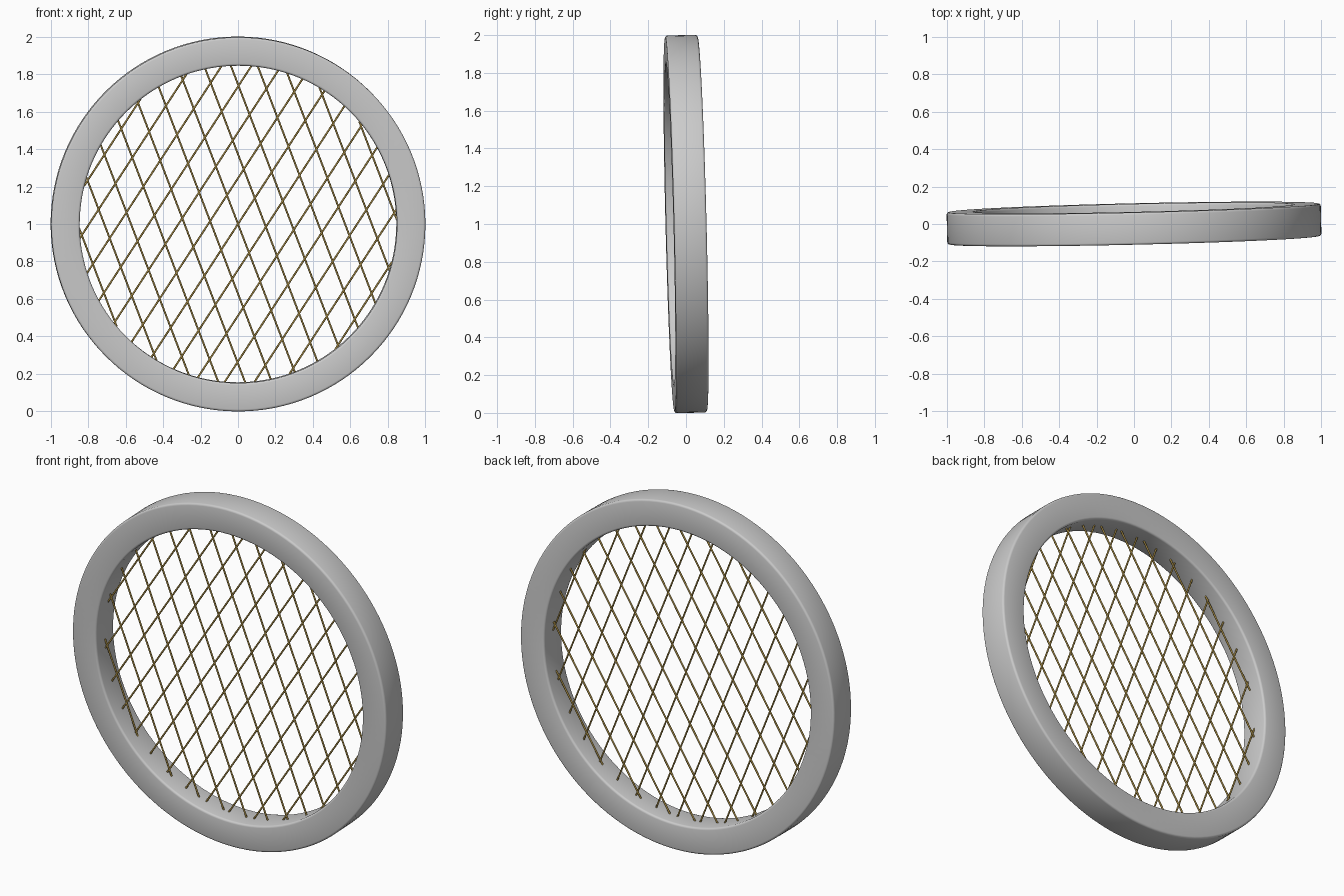
import bpy, bmesh, math
from mathutils import Matrix, Vector

if "Cube" in bpy.data.objects:
    bpy.data.objects.remove(bpy.data.objects["Cube"])

R_OUT, R_IN, HALF = 1.0, 0.848, 0.086
TILT = Matrix.Translation((0, 0, 1)) @ Matrix.Rotation(0.023, 4, 'Z') @ Matrix.Rotation(0.025, 4, 'X')


def finish(name, bm, mat=None):
    bmesh.ops.recalc_face_normals(bm, faces=bm.faces)
    bm.transform(TILT)
    me = bpy.data.meshes.new(name)
    bm.to_mesh(me)
    bm.free()
    ob = bpy.data.objects.new(name, me)
    bpy.context.collection.objects.link(ob)
    if mat:
        me.materials.append(mat)
    bpy.ops.object.select_all(action='DESELECT')
    ob.select_set(True)
    bpy.context.view_layer.objects.active = ob
    bpy.ops.object.shade_smooth_by_angle(angle=math.radians(50))
    return ob


# Rim: rounded rectangular section revolved around the y axis
b = 0.012
profile = []
for cx, cy, start in ((R_OUT - b, HALF - b, 0), (R_IN + b, HALF - b, 90),
                      (R_IN + b, b - HALF, 180), (R_OUT - b, b - HALF, 270)):
    for k in range(4):
        a = math.radians(start + 30 * k)
        profile.append((cx + b * math.cos(a), cy + b * math.sin(a)))
bm = bmesh.new()
SEG = 128
rings = []
for i in range(SEG):
    t = 2 * math.pi * i / SEG
    rings.append([bm.verts.new((r * math.cos(t), y, r * math.sin(t))) for r, y in profile])
n = len(profile)
for i in range(SEG):
    p, q = rings[i], rings[(i + 1) % SEG]
    for j in range(n):
        bm.faces.new((p[j], p[(j + 1) % n], q[(j + 1) % n], q[j]))
finish("rim", bm)

# Strings: two families of parallel wires crossing the opening
gold = bpy.data.materials.new("string_gold")
gold.diffuse_color = (0.40, 0.27, 0.06, 1)
gold.use_nodes = True
gold.node_tree.nodes["Principled BSDF"].inputs["Base Color"].default_value = gold.diffuse_color


def strings(name, angle, spacing=0.1335, count=6, radius=0.005):
    bm = bmesh.new()
    d = Vector((math.cos(angle), 0, math.sin(angle)))
    nrm = Vector((d.z, 0, -d.x))
    turn = d.to_track_quat('Z', 'Y').to_matrix().to_4x4()
    for k in range(-count, count + 1):
        off = k * spacing
        length = 2 * math.sqrt(R_IN ** 2 - off ** 2) + 0.004
        bmesh.ops.create_cone(bm, cap_ends=True, segments=8, radius1=radius, radius2=radius,
                              depth=length, matrix=Matrix.Translation(nrm * off) @ turn)
    finish(name, bm, gold)


strings("steep_strings", math.radians(111))
strings("slanted_strings", math.radians(57))
